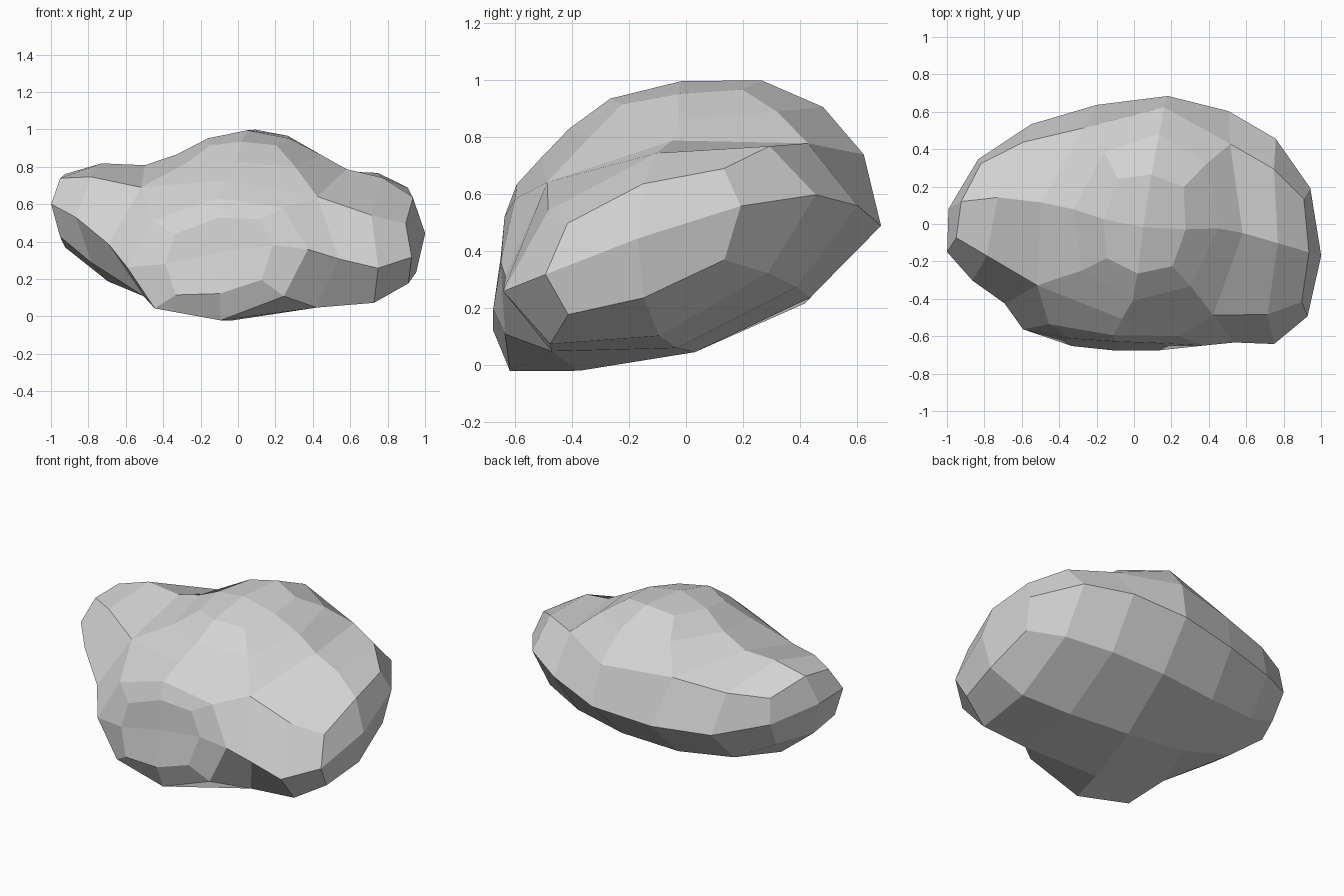
import bpy
import bmesh
from mathutils import Vector

old_cube = bpy.data.objects.get("Cube")
if old_cube:
    bpy.data.objects.remove(old_cube)

# Stone colour
grey = bpy.data.materials.new("stone_grey")
grey.use_nodes = True
stone_colour = (0.65, 0.65, 0.65, 1)
grey.diffuse_color = stone_colour
grey.node_tree.nodes["Principled BSDF"].inputs["Base Color"].default_value = stone_colour

# Landmarks of the stone: two end tips, a ring of four around each end,
# and a bump on the top and on the front, each a centre with four points round it
landmarks = {
    "left_tip": (1, -.17, .44),
    "left_back": (.77, .43, .59),
    "left_top": (.77, -.1, .735),
    "left_front": (.75, -.62, .27),
    "left_bottom": (.77, -.1, .115),
    "right_tip": (-.99, .08, .58),
    "right_back": (-.56, .53, .45),
    "right_top": (-.73, .135, .815),
    "right_front": (-.87, -.26, .53),
    "right_bottom": (-.71, .08, .2),
    "crown": (.05, -.01, .99),
    "crown_left": (.44, -.02, .86),
    "crown_right": (-.31, .07, .87),
    "crown_back": (.13, .465, .905),
    "crown_front": (0, -.4, .83),
    "nose": (-.08, -.655, .34),
    "nose_left": (.365, -.64, .36),
    "nose_right": (-.58, -.52, .28),
    "nose_top": (-.1, -.59, .63),
    "nose_bottom": (-.1, -.57, 0),
    "middle_back": (.18, .655, .49),
    "middle_bottom": (.06, .08, .065),
}

bm = bmesh.new()
cage = {name: bm.verts.new(point) for name, point in landmarks.items()}
patches = []


def patch(names, centre=None):
    bm.faces.new([cage[name] for name in names])
    if centre:
        patches.append((names, Vector(centre)))


def fan(centre, ring, middles):
    for i, middle in enumerate(middles):
        patch([centre, ring[i], ring[(i + 1) % len(ring)]], middle)


# Bumps on the top and the front, with the middle of each facet patch
fan("crown", ["crown_left", "crown_back", "crown_right", "crown_front"],
    [(.28, .21, .965), (-.11, .235, .96), (-.17, -.2, .93), (.24, -.24, .925)])
fan("nose", ["nose_left", "nose_top", "nose_right", "nose_bottom"],
    [(.15, -.64, .55), (-.37, -.62, .45), (-.37, -.63, .095), (.14, -.645, .2)])

# Middles of the end cap patches and of the broad patches beside them
cap_middles = {
    "left": [(.91, .14, .71), (.91, -.42, .51), (.91, -.42, .16), (.91, .14, .36)],
    "right": [(-.82, .31, .66), (-.95, -.09, .775), (-.955, -.1, .43), None],
}
broad_middles = {
    "left": [(.5, .45, .8), (.47, .44, .26), (.42, -.52, .61), (.41, -.5, .04)],
    "right": [(-.23, .54, .71), None, (-.55, -.3, .69), (-.45, -.53, .06)],
}

# End caps and the broad patches that join them to the middle
for side in ("left", "right"):
    tip, back, top, front, bottom = (
        side + "_" + part for part in ("tip", "back", "top", "front", "bottom"))
    crown_side, nose_side = "crown_" + side, "nose_" + side
    fan(tip, [back, top, front, bottom], cap_middles[side])
    upper_back, lower_back, upper_front, lower_front = broad_middles[side]
    patch([back, top, crown_side, "crown_back", "middle_back"], upper_back)
    patch([back, "middle_back", "middle_bottom", bottom], lower_back)
    patch([top, crown_side, "crown_front", "nose_top", nose_side, front], upper_front)
    patch([front, nose_side, "nose_bottom", "middle_bottom", bottom], lower_front)

bmesh.ops.recalc_face_normals(bm, faces=bm.faces[:])


def mean(points):
    points = list(points)
    return sum(points, Vector((0, 0, 0))) / len(points)


def smoothed(vert):
    faces = mean(mean(v.co for v in face.verts) for face in vert.link_faces)
    edges = mean((e.verts[0].co + e.verts[1].co) / 2 for e in vert.link_edges)
    n = len(vert.link_edges)
    return (faces + 2 * edges + (n - 3) * vert.co) / n


# Swell the cage until the smoothed stone meets its landmarks and patch middles
for step in range(50):
    moves = {name: (Vector(landmarks[name]) - smoothed(vert)) * .5
             for name, vert in cage.items()}
    for names, centre in patches:
        gap = centre - mean(cage[name].co for name in names)
        for name in names:
            moves[name] += gap * .15
    for name, move in moves.items():
        cage[name].co += move

mesh = bpy.data.meshes.new("stone")
bm.to_mesh(mesh)
bm.free()
mesh.materials.append(grey)
stone = bpy.data.objects.new("stone", mesh)
bpy.context.collection.objects.link(stone)

# One round of smoothing gives the broad flat facets
facets = stone.modifiers.new("facets", "SUBSURF")
facets.levels = 1
facets.render_levels = 1
facets.use_limit_surface = False
for polygon in mesh.polygons:
    polygon.use_smooth = False
